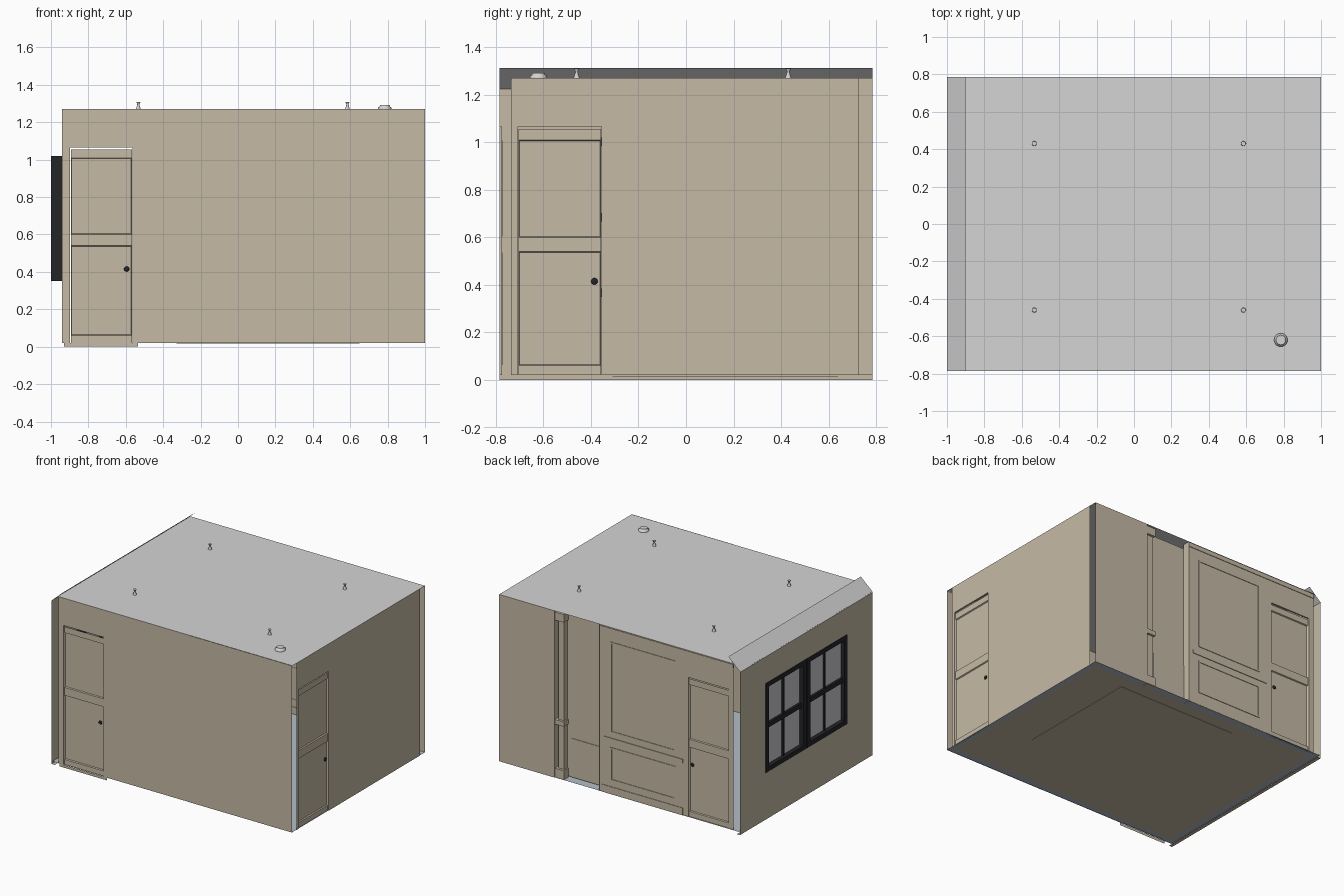
import bpy, bmesh, math
from mathutils import Vector, Matrix

if "Cube" in bpy.data.objects:
    bpy.data.objects.remove(bpy.data.objects["Cube"])


def material(name, rgb):
    m = bpy.data.materials.new(name)
    m.diffuse_color = (*rgb, 1)
    m.use_nodes = True
    m.node_tree.nodes["Principled BSDF"].inputs["Base Color"].default_value = m.diffuse_color
    return m


BEIGE = material("beige paint", (0.56, 0.49, 0.38))
WHITE = material("ceiling white", (0.66, 0.66, 0.66))
FLOOR = material("pale blue grey floor", (0.45, 0.52, 0.58))
BLACK = material("black frame", (0.018, 0.018, 0.022))
GLASS = material("grey glass", (0.58, 0.58, 0.60))


def point(axis, pos, a, b):
    return {'x': (pos, a, b), 'y': (a, pos, b), 'z': (a, b, pos)}[axis]


def finish(name, bm, mat):
    me = bpy.data.meshes.new(name)
    bm.to_mesh(me)
    bm.free()
    me.materials.append(mat)
    ob = bpy.data.objects.new(name, me)
    bpy.context.collection.objects.link(ob)
    return ob


def quad(bm, axis, pos, a0, a1, b0, b1):
    corners = [(a0, b0), (a1, b0), (a1, b1), (a0, b1)]
    return bm.faces.new([bm.verts.new(point(axis, pos, a, b)) for a, b in corners])


def sheets(name, mat, *rects):
    """Flat rectangles: (axis, position, a0, a1, b0, b1)."""
    bm = bmesh.new()
    for r in rects:
        quad(bm, *r)
    return finish(name, bm, mat)


def boxes(name, mat, *spans):
    """Boxes: (x0, x1, y0, y1, z0, z1)."""
    bm = bmesh.new()
    for x0, x1, y0, y1, z0, z1 in spans:
        mx = Matrix.Translation(((x0 + x1) / 2, (y0 + y1) / 2, (z0 + z1) / 2)) \
            @ Matrix.Diagonal((x1 - x0, y1 - y0, z1 - z0, 1))
        bmesh.ops.create_cube(bm, size=1, matrix=mx)
    return finish(name, bm, mat)


def lathe(name, mat, profile, loc, n=24):
    bm = bmesh.new()
    rings = [[bm.verts.new((loc[0] + r * math.cos(2 * math.pi * i / n),
                            loc[1] + r * math.sin(2 * math.pi * i / n), z))
              for i in range(n)] for r, z in profile]
    for lo, hi in zip(rings, rings[1:]):
        for i in range(n):
            bm.faces.new((lo[i], lo[(i + 1) % n], hi[(i + 1) % n], hi[i]))
    bm.faces.new(rings[-1])
    for f in bm.faces:
        f.smooth = len(f.verts) == 4
    return finish(name, bm, mat)


Z0, Z1 = 0.02, 1.27          # wall bottom and ceiling
HEAD, LEAF = 1.065, 1.055    # door opening and door leaf tops


def door_wall(name, axis, pos, a0, a1, d0, d1, inward, knob_a):
    """Wall sheet with a doorway, jambs, a panelled leaf and a knob."""
    other = 'y' if axis == 'x' else 'x'
    back = pos + inward * 0.012
    sheets(name + "_wall", BEIGE,
           (axis, pos, a0, d0, Z0, Z1), (axis, pos, d1, a1, Z0, Z1),
           (axis, pos, d0, d1, HEAD, Z1))
    bm = bmesh.new()
    lo, hi = min(pos, back), max(pos, back)
    for d in (d0, d1):
        if other == 'y':
            quad(bm, 'y', d, lo, hi, Z0, HEAD)
        else:
            quad(bm, 'x', d, lo, hi, Z0, HEAD)
    if axis == 'x':
        quad(bm, 'z', HEAD, lo, hi, d0, d1)
    else:
        quad(bm, 'z', HEAD, d0, d1, lo, hi)
    finish(name + "_door_jamb", bm, BEIGE)
    # leaf with two sunk panels
    leaf = pos + inward * 0.006
    bm = bmesh.new()
    cuts = [Z0, 0.06, 0.54, 0.60, 1.01, LEAF]
    strips = [quad(bm, axis, leaf, d0 + 0.003, d1 - 0.003, b0, b1)
              for b0, b1 in zip(cuts, cuts[1:])]
    panels = [strips[1], strips[3]]
    bmesh.ops.inset_individual(bm, faces=panels, thickness=0.04)
    bmesh.ops.inset_individual(bm, faces=panels, thickness=0.006)
    for f in panels:
        for v in f.verts:
            v.co += Vector(point(axis, inward * 0.008, 0, 0))
    finish(name + "_door_leaf", bm, BEIGE)
    # knob
    bm = bmesh.new()
    flat = Matrix.Diagonal(point(axis, 0.45, 1, 1)).to_4x4()
    bmesh.ops.create_uvsphere(bm, u_segments=16, v_segments=10, radius=0.014,
                              matrix=Matrix.Translation(point(axis, leaf, knob_a, 0.415)) @ flat)
    for f in bm.faces:
        f.smooth = True
    finish(name + "_door_knob", bm, BLACK)


# walls with doors
door_wall("front", 'y', -0.785, -0.94, 0.15, -0.897, -0.565, 1, -0.595)
door_wall("right", 'x', 1.0, -0.735, 0.725, -0.707, -0.355, -1, -0.385)
door_wall("back", 'y', 0.78, -0.94, 0.17, -0.897, -0.565, -1, -0.595)
sheets("front_right_wall", BEIGE, ('y', -0.7865, 0.15, 1.0, Z0, Z1))
sheets("front_door_threshold", BEIGE, ('y', -0.785, -0.93, -0.535, 0, Z0))

# back wall right of the alcove, and the shallow alcove itself
sheets("back_right_wall", BEIGE, ('y', 0.785, 0.54, 1.0, Z0, Z1))
sheets("alcove", BEIGE, ('y', 0.725, 0.17, 0.50, 0.03, 1.24),
       ('x', 0.17, 0.725, 0.785, Z0, Z1), ('x', 0.54, 0.725, 0.785, Z0, Z1))
boxes("alcove_baseboard", BEIGE, (0.17, 0.44, 0.725, 0.729, 0.03, 0.32))
boxes("alcove_post", BEIGE, (0.475, 0.52, 0.725, 0.765, Z0, 1.26))
boxes("alcove_post_bands", BEIGE,
      *[(0.465, 0.54, 0.72, 0.782, z, z + h) for z, h in ((Z0, 0.07), (0.42, 0.035), (1.2, 0.06))])


# wainscot mouldings on the back wall
def picture_frame(x0, x1, z0, z1, w=0.012):
    y = (0.778, 0.784)
    return [(x0, x1, *y, z0, z0 + w), (x0, x1, *y, z1 - w, z1),
            (x0, x0 + w, *y, z0, z1), (x1 - w, x1, *y, z0, z1)]


boxes("wall_panel_mouldings", BEIGE,
      *picture_frame(-0.46, 0.08, 0.12, 0.37), *picture_frame(-0.46, 0.08, 0.48, 1.16))
boxes("chair_rail", BEIGE, (-0.52, 0.13, 0.776, 0.785, 0.412, 0.44))
boxes("back_baseboard", BEIGE, (-0.52, 0.15, 0.776, 0.784, Z0, 0.075))
boxes("back_crown_moulding", BEIGE, (-0.94, 0.17, 0.776, 0.784, 1.235, 1.262))

# left wall with the window opening, and its base strip
WY0, WY1, WZ0, WZ1 = -0.485, 0.48, 0.35, 1.02
sheets("left_wall", BEIGE,
       ('x', -0.997, -0.785, WY0, 0, 1.225), ('x', -0.997, WY1, 0.785, 0, 1.225),
       ('x', -0.997, WY0, WY1, 0, WZ0), ('x', -0.997, WY0, WY1, WZ1, 1.225))
sheets("left_base_strip", BEIGE, ('z', 0.0, -0.997, -0.97, -0.785, 0.785))

# two double-hung windows
MID = (WY0 + WY1) / 2
for label, y0, y1 in (("front", WY0, MID - 0.006), ("back", MID + 0.006, WY1)):
    t, ym, zm = 0.035, (y0 + y1) / 2, (WZ0 + WZ1) / 2
    boxes(label + "_window_frame", BLACK,
          (-1, -0.94, y0, y0 + t, WZ0, WZ1), (-1, -0.94, y1 - t, y1, WZ0, WZ1),
          (-1, -0.94, y0 + t, y1 - t, WZ0, WZ0 + t), (-1, -0.94, y0 + t, y1 - t, WZ1 - t, WZ1))
    boxes(label + "_window_bars", BLACK,
          (-0.985, -0.95, y0 + t, y1 - t, zm - 0.018, zm + 0.018),
          (-0.98, -0.955, ym - 0.008, ym + 0.008, WZ0 + t, WZ1 - t))
    sheets(label + "_window_glass", GLASS,
           ('x', -0.968, y0 + t, y1 - t, WZ0 + t, WZ1 - t))
boxes("window_mullion", BLACK, (-0.99, -0.94, MID - 0.006, MID + 0.006, WZ0, WZ1))

# floor, its underside and the rug edge
sheets("floor", FLOOR, ('z', 0.022, -0.99, 1.0, -0.785, 0.785))
sheets("subfloor", BEIGE, ('z', 0.018, -0.94, 0.965, -0.735, 0.735))
boxes("rug", BEIGE, (-0.33, 0.65, -0.31, 0.64, 0.015, 0.0175))

# ceiling and the sloped cove above the windows
sheets("ceiling", WHITE, ('z', Z1, -0.945, 1.0, -0.785, 0.785))
bm = bmesh.new()
bm.faces.new([bm.verts.new(p) for p in ((-1, -0.785, 1.222), (-0.9, -0.785, 1.312),
                                        (-0.9, 0.785, 1.312), (-1, 0.785, 1.222))])
finish("ceiling_cove", bm, WHITE)

# recessed lamp cans and a round detector
for i, x in enumerate((-0.533, 0.585)):
    for j, y in enumerate((-0.46, 0.43)):
        lathe(f"ceiling_lamp_{i}{j}", WHITE,
              [(0.013, Z1), (0.006, 1.292), (0.006, 1.298), (0.012, 1.309)], (x, y))
lathe("ceiling_detector", WHITE,
      [(0.036, Z1), (0.036, 1.279), (0.028, 1.282), (0.026, 1.292)], (0.785, -0.62))
